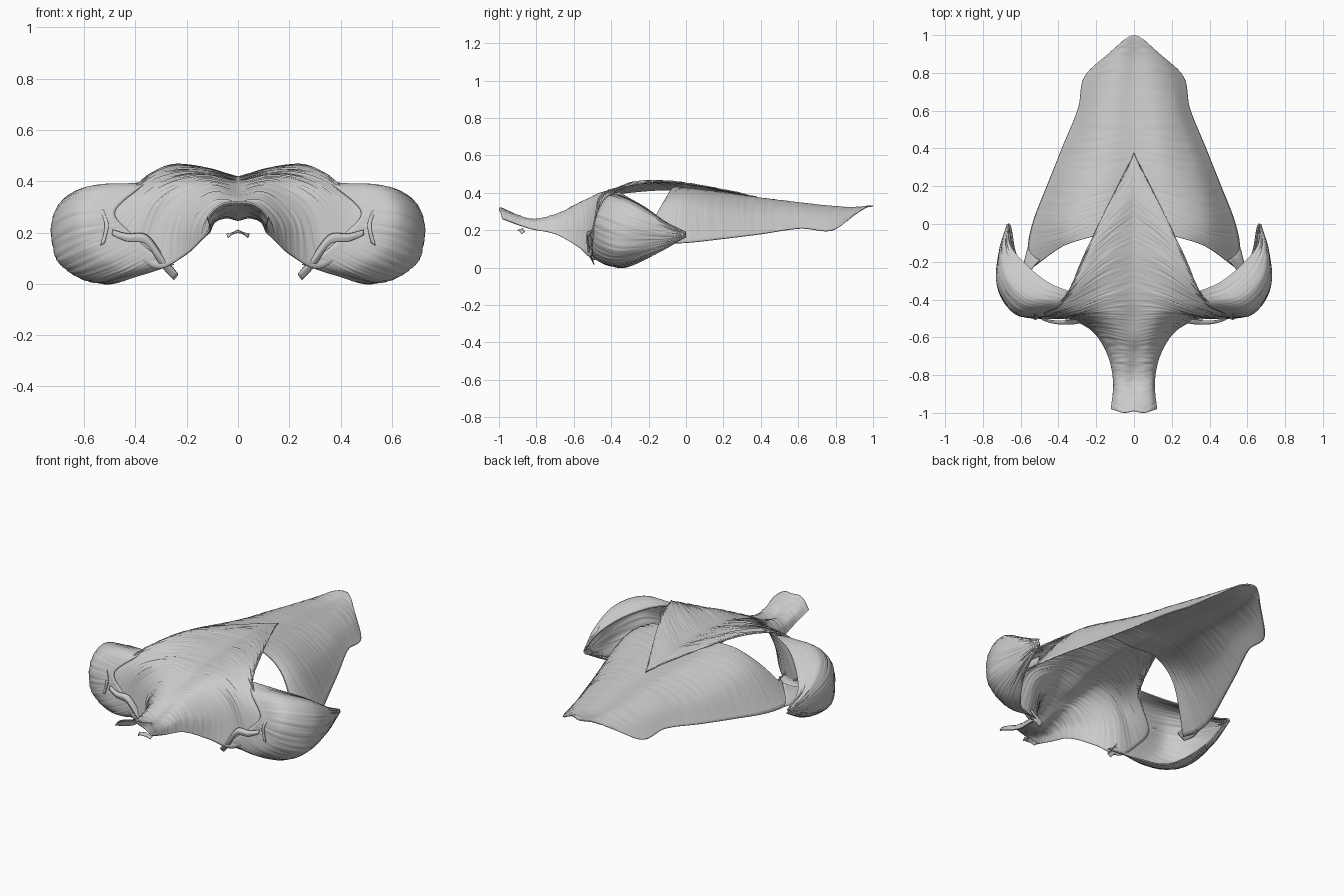
import bpy, math, random
from mathutils import Vector

random.seed(4)


def spline(pts, n):
    """Catmull-Rom resample of a list of points to n + 1 points."""
    p = [2 * pts[0] - pts[1]] + pts + [2 * pts[-1] - pts[-2]]
    out = []
    for i in range(n + 1):
        t = i / n * (len(pts) - 1)
        k = min(int(t), len(pts) - 2)
        t -= k
        a, b, c, d = p[k:k + 4]
        out.append(0.5 * (2 * b + (c - a) * t + (2 * a - 5 * b + 4 * c - d) * t * t
                          + (3 * b - a - 3 * c + d) * t ** 3))
    return out


def sheet(name, fibres, nu, nv, ripple=0.002, thick=0.006):
    """Loft a muscle sheet through guide fibres, groove it and mirror it."""
    rows = [spline([Vector(q) for q in f], nv) for f in fibres]
    cols = [spline([r[j] for r in rows], nu) for j in range(nv + 1)]
    verts = []
    for i in range(nu + 1):
        depth = random.uniform(-1, 1) * ripple
        phase, freq = random.uniform(0, 6.28), random.uniform(3, 9)
        for j in range(nv + 1):
            a, b = cols[j][max(i - 1, 0)], cols[j][min(i + 1, nu)]
            c, d = cols[max(j - 1, 0)][i], cols[min(j + 1, nv)][i]
            n = (b - a).cross(d - c)
            n = n.normalized() if n.length > 1e-9 else Vector((0, 0, 1))
            t = j / nv
            groove = depth * math.sin(math.pi * t) ** 0.5 * math.sin(phase + freq * t) if 0 < j < nv else 0
            v = cols[j][i] + n * groove
            v.x = max(v.x, 0)
            verts.append(v)
    w = nv + 1
    faces = [(i * w + j, i * w + j + 1, (i + 1) * w + j + 1, (i + 1) * w + j)
             for i in range(nu) for j in range(nv)]
    me = bpy.data.meshes.new(name)
    me.from_pydata(verts, [], faces)
    me.update()
    ob = bpy.data.objects.new(name, me)
    bpy.context.collection.objects.link(ob)
    for p in me.polygons:
        p.use_smooth = True
    m = ob.modifiers.new("mirror", 'MIRROR')
    m.merge_threshold = 0.0005
    s = ob.modifiers.new("thickness", 'SOLIDIFY')
    s.thickness = thick
    s.offset = 0
    return ob


# Upper back sheet: neck, shoulder slope, then a point on the spine
sheet("upper_back_muscle", [
    [(0, -.99, .32), (.05, -1, .315), (.09, -.99, .295), (.12, -.98, .26)],
    [(0, -.82, .25), (.05, -.83, .26), (.09, -.83, .245), (.108, -.84, .21)],
    [(0, -.70, .275), (.06, -.69, .285), (.11, -.69, .25), (.135, -.7, .18)],
    [(0, -.60, .33), (.10, -.58, .33), (.19, -.56, .24), (.21, -.575, .11)],
    [(0, -.50, .36), (.13, -.49, .38), (.27, -.49, .28), (.32, -.51, .06)],
    [(0, -.40, .39), (.15, -.42, .41), (.32, -.47, .34), (.43, -.495, .15)],
    [(0, -.28, .405), (.16, -.34, .43), (.33, -.42, .39), (.50, -.475, .26)],
    [(0, -.15, .415), (.15, -.22, .45), (.28, -.32, .445), (.40, -.42, .38)],
    [(0, 0, .415), (.13, -.08, .45), (.25, -.20, .463), (.34, -.34, .43)],
    [(0, .17, .41), (.08, .08, .435), (.17, 0, .452), (.24, -.11, .46)],
    [(0, .38, .378), (.015, .34, .385), (.03, .31, .395), (.05, .27, .405)],
], 200, 36, 0.003)

# Broad lower back sheet, narrowing to the upper arm
sheet("lower_back_muscle", [
    [(0, 1, .33), (.03, .99, .33), (.07, .96, .32), (.12, .91, .29)],
    [(0, .85, .315), (.08, .86, .32), (.17, .83, .28), (.26, .78, .20)],
    [(0, .60, .34), (.12, .60, .345), (.22, .60, .30), (.295, .61, .21)],
    [(0, .40, .36), (.15, .39, .37), (.29, .38, .30), (.38, .40, .18)],
    [(0, .25, .375), (.18, .21, .395), (.35, .18, .32), (.46, .20, .155)],
    [(0, .13, .375), (.19, .08, .415), (.38, .02, .35), (.53, .02, .135)],
    [(0, .05, .38), (.19, 0, .425), (.38, -.07, .36), (.56, -.12, .13)],
    [(0, 0, .385), (.20, -.06, .43), (.38, -.12, .35), (.55, -.24, .14)],
], 130, 36, 0.0016)

# Tendon from the lower back sheet into the armpit
sheet("arm_tendon", [
    [(.56, -.12, .13), (.58, -.2, .13), (.59, -.28, .15)],
    [(.53, -.17, .17), (.56, -.23, .17), (.58, -.30, .18)],
    [(.50, -.19, .23), (.55, -.25, .20), (.575, -.32, .21)],
], 10, 10, 0.001)

# Rounded shoulder cap wrapping out and back to a tip
sheet("shoulder_muscle", [
    [(.335, -.36, .405), (.46, -.305, .37), (.575, -.21, .315), (.655, -.11, .245), (.665, 0, .19)],
    [(.39, -.43, .37), (.56, -.40, .38), (.67, -.29, .335), (.70, -.15, .25), (.67, 0, .18)],
    [(.48, -.475, .28), (.63, -.46, .28), (.722, -.32, .23), (.71, -.14, .19), (.67, 0, .175)],
    [(.42, -.49, .20), (.59, -.485, .14), (.695, -.36, .09), (.69, -.16, .12), (.665, 0, .17)],
    [(.33, -.505, .12), (.47, -.48, .05), (.60, -.36, .02), (.66, -.15, .09), (.66, 0, .165)],
    [(.25, -.515, .075), (.38, -.44, .035), (.52, -.33, .003), (.62, -.17, .07), (.65, -.02, .16)],
], 110, 40, 0.003)

# Raised strip along the collarbone edge
sheet("collarbone_strip", [
    [(.25, -.49, .015), (.30, -.51, .07), (.36, -.525, .155), (.43, -.52, .165), (.49, -.505, .19)],
    [(.235, -.50, .035), (.29, -.525, .09), (.36, -.53, .18), (.43, -.525, .185), (.49, -.505, .20)],
    [(.24, -.48, .045), (.285, -.50, .10), (.355, -.51, .19), (.43, -.51, .195), (.49, -.495, .21)],
], 8, 20, 0, 0.004)

# Sliver at the point of the shoulder
sheet("shoulder_point_strip", [
    [(.525, -.475, .29), (.505, -.495, .23), (.52, -.505, .16)],
    [(.54, -.465, .29), (.52, -.495, .23), (.535, -.50, .15)],
], 4, 12, 0, 0.006)

# Small scrap under the neck
sheet("neck_scrap", [
    [(0, -.90, .20), (.02, -.89, .195), (.04, -.88, .18)],
    [(0, -.87, .21), (.02, -.87, .20), (.045, -.86, .195)],
], 4, 6, 0, 0.004)
